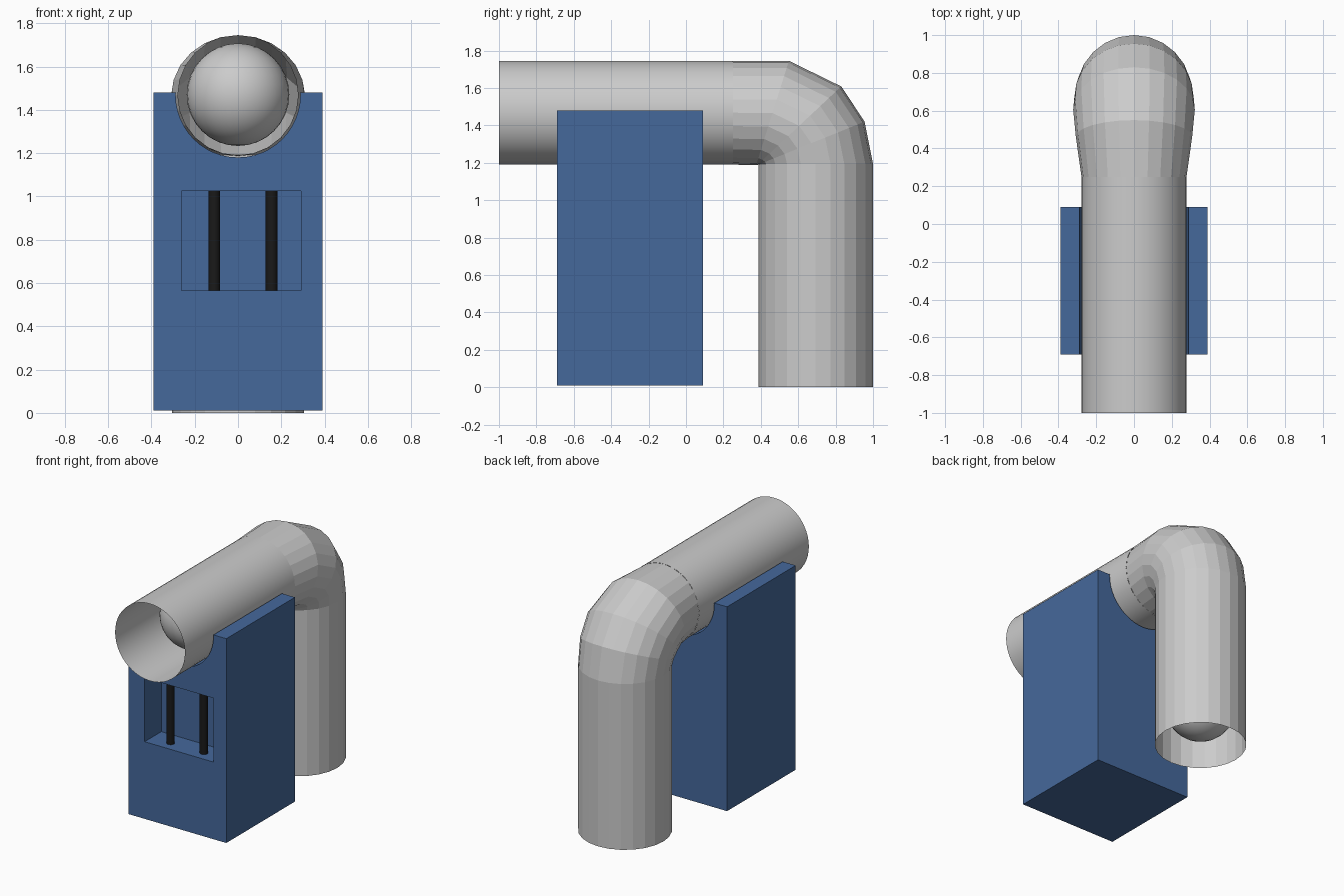
import bpy, bmesh, math
from mathutils import Vector

if "Cube" in bpy.data.objects:
    bpy.data.objects.remove(bpy.data.objects["Cube"])


def material(name, color):
    m = bpy.data.materials.new(name)
    m.diffuse_color = color
    m.use_nodes = True
    m.node_tree.nodes["Principled BSDF"].inputs["Base Color"].default_value = m.diffuse_color
    return m


def tube(name, rings, sides, smooth=False):
    # open single-walled tube; each ring = (lower/inner point yz, upper/outer point yz, half width)
    bm = bmesh.new()
    loops = []
    for (y0, z0), (y1, z1), w in rings:
        a, b = Vector((0, y0, z0)), Vector((0, y1, z1))
        mid, half = (a + b) / 2, (b - a) / 2
        loop = []
        for i in range(sides):
            t = 2 * math.pi * i / sides
            loop.append(bm.verts.new(mid + half * math.cos(t) + Vector((w * math.sin(t), 0, 0))))
        loops.append(loop)
    for p, q in zip(loops, loops[1:]):
        for i in range(sides):
            j = (i + 1) % sides
            bm.faces.new((p[i], p[j], q[j], q[i])).smooth = smooth
    bmesh.ops.recalc_face_normals(bm, faces=bm.faces[:])
    me = bpy.data.meshes.new(name)
    bm.to_mesh(me)
    bm.free()
    ob = bpy.data.objects.new(name, me)
    bpy.context.collection.objects.link(ob)
    return ob


def box(name, lo, hi):
    lo, hi = Vector(lo), Vector(hi)
    bpy.ops.mesh.primitive_cube_add(size=1, location=(lo + hi) / 2)
    ob = bpy.context.object
    ob.name = name
    ob.scale = hi - lo
    bpy.ops.object.transform_apply(location=False, rotation=False, scale=True)
    return ob


def cut(target, cutter):
    mod = target.modifiers.new("cut", 'BOOLEAN')
    mod.operation = 'DIFFERENCE'
    mod.solver = 'EXACT'
    mod.object = cutter
    bpy.context.view_layer.objects.active = target
    bpy.ops.object.modifier_apply(modifier=mod.name)
    bpy.data.objects.remove(cutter, do_unlink=True)


blue = material("blue", (0.06, 0.14, 0.33, 1))
black = material("black", (0.01, 0.01, 0.01, 1))

# block with a cradle groove on top and a recessed window in front
block = box("block", (-0.39, -0.69, 0.01), (0.39, 0.09, 1.48))
bpy.ops.mesh.primitive_cylinder_add(vertices=48, radius=0.288, depth=2,
                                    location=(0, -0.3, 1.468), rotation=(math.pi / 2, 0, 0))
cut(block, bpy.context.object)
cut(block, box("window_cutter", (-0.26, -0.8, 0.565), (0.29, -0.50, 1.025)))
block.data.materials.clear()
block.data.materials.append(blue)

# bars in the window
for side, x in (("left", -0.11), ("right", 0.155)):
    bpy.ops.mesh.primitive_cylinder_add(vertices=24, radius=0.027, depth=0.464,
                                        location=(x, -0.61, 0.795))
    bar = bpy.context.object
    bar.name = side + "_bar"
    bar.data.materials.append(black)
    bpy.ops.object.shade_smooth_by_angle()

# horizontal pipe
tube("horizontal_pipe", [((-1, 1.19), (-1, 1.745), 0.278),
                         ((0.25, 1.19), (0.25, 1.745), 0.278)], 48, True)

# elbow fanning around its inner corner, then the vertical pipe
tube("elbow_and_downpipe", [
    ((0.25, 1.19), (0.25, 1.745), 0.278),
    ((0.375, 1.187), (0.55, 1.745), 0.308),
    ((0.38, 1.187), (0.83, 1.608), 0.322),
    ((0.385, 1.189), (0.955, 1.42), 0.316),
    ((0.387, 1.193), (1.0, 1.193), 0.306),
    ((0.387, 0), (1.0, 0), 0.306)], 24)

# balls inside the pipe
for name, loc in (("front_ball", (0, -0.48, 1.47)), ("lower_ball", (0, 0.693, 0.30))):
    bpy.ops.mesh.primitive_uv_sphere_add(segments=32, ring_count=16, radius=0.237, location=loc)
    bpy.context.object.name = name
    bpy.ops.object.shade_smooth()
